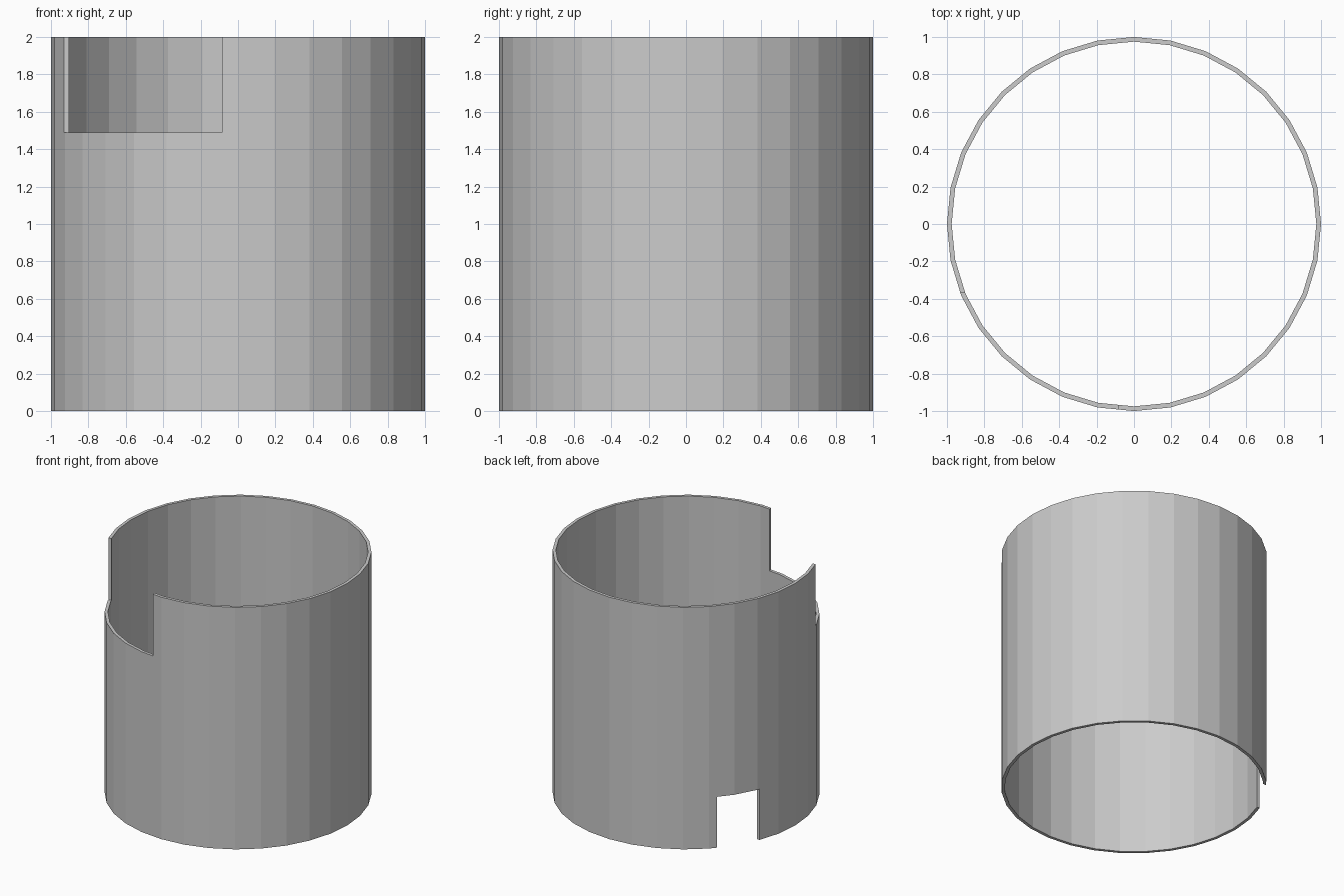
import bpy, bmesh, math

if "Cube" in bpy.data.objects:
    bpy.data.objects.remove(bpy.data.objects["Cube"])

SIDES, OUTER, INNER, HEIGHT = 32, 1.0, 0.975, 2.0


def ring(bm, radius, z):
    return [bm.verts.new((radius * math.cos(2 * math.pi * i / SIDES),
                          radius * math.sin(2 * math.pi * i / SIDES), z))
            for i in range(SIDES)]


# Open tube with a thin wall, flat 32-sided facets
bm = bmesh.new()
loops = [ring(bm, OUTER, 0), ring(bm, OUTER, HEIGHT),
         ring(bm, INNER, HEIGHT), ring(bm, INNER, 0)]
for k in range(4):
    a, b = loops[k], loops[(k + 1) % 4]
    for i in range(SIDES):
        j = (i + 1) % SIDES
        bm.faces.new((a[i], a[j], b[j], b[i]))
bmesh.ops.recalc_face_normals(bm, faces=bm.faces)
mesh = bpy.data.meshes.new("tube_wall")
bm.to_mesh(mesh)
bm.free()
tube = bpy.data.objects.new("tube_wall", mesh)
bpy.context.collection.objects.link(tube)


def cut_notch(name, low, high):
    """Subtract an axis-aligned box from the tube."""
    bpy.ops.mesh.primitive_cube_add(
        size=1, location=[(l + h) / 2 for l, h in zip(low, high)])
    box = bpy.context.object
    box.name = name
    box.scale = [h - l for l, h in zip(low, high)]
    box.hide_render = True
    box.hide_set(True)
    mod = tube.modifiers.new(name, 'BOOLEAN')
    mod.operation = 'DIFFERENCE'
    mod.solver = 'EXACT'
    mod.object = box


# Wide notch in the top rim, front left
cut_notch("top_notch_cutter", (-1.3, -1.3, 1.49), (-0.085, -0.365, 2.3))
# Narrow notch in the bottom rim, back left
cut_notch("bottom_notch_cutter", (-1.3, 0.365, -0.3), (-0.4, 0.66, 0.42))
